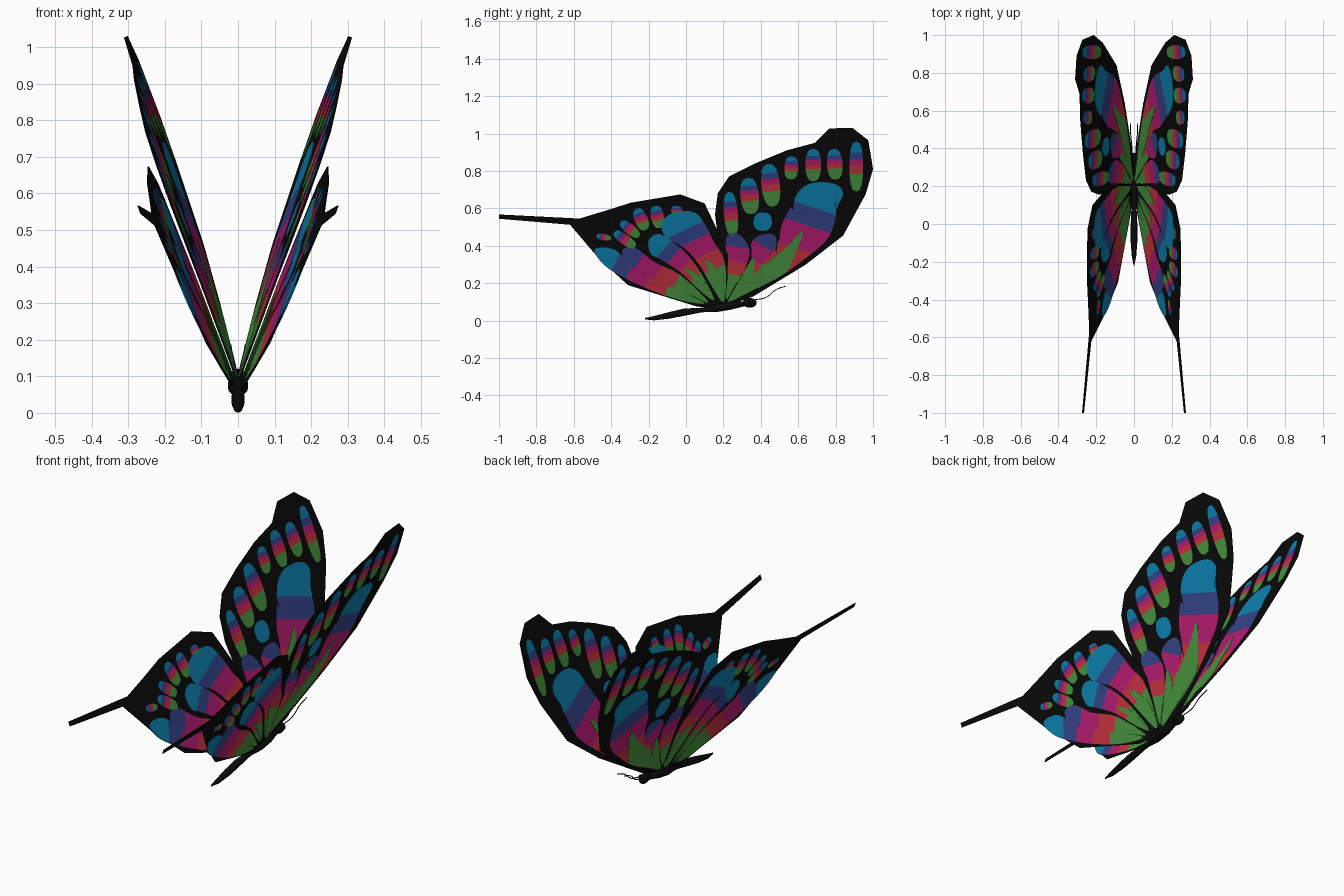
import bpy
import bmesh
import math
from mathutils import Vector

cube = bpy.data.objects.get("Cube")
if cube:
    bpy.data.objects.remove(cube, do_unlink=True)


def make_material(name, rgb):
    linear = [((c / 255 + 0.055) / 1.055) ** 2.4 for c in rgb] + [1]
    mat = bpy.data.materials.new(name)
    mat.use_nodes = True
    mat.diffuse_color = linear
    bsdf = mat.node_tree.nodes["Principled BSDF"]
    bsdf.inputs["Base Color"].default_value = linear
    bsdf.inputs["Roughness"].default_value = 0.8
    return mat


# Band colours run from the wing root outwards
bands = [make_material("leaf green", (75, 152, 66)),
         make_material("coral red", (205, 54, 66)),
         make_material("magenta", (188, 30, 118)),
         make_material("indigo", (56, 70, 142)),
         make_material("sea blue", (14, 134, 182))]
black = make_material("black", (11, 11, 11))
GREEN, BLUE = 0, 4
CUTS = (.33, .5, .67, .8)
NO_BLUE = (.38, .58, .8)


def link(name, mesh, materials):
    obj = bpy.data.objects.new(name, mesh)
    bpy.context.collection.objects.link(obj)
    for mat in materials:
        mesh.materials.append(mat)
    return obj


def smooth_loop(points, steps=4):
    """Closed Catmull-Rom loop through the points."""
    pts, out = [Vector(p) for p in points], []
    n = len(pts)
    for i in range(n):
        a, b, c, d = (pts[(i + k) % n] for k in (-1, 0, 1, 2))
        for s in range(steps):
            t = s / steps
            out.append(b + (c - a) * t / 2 + (2 * a - 5 * b + 4 * c - d) * t * t / 2
                       + (3 * b - a - 3 * c + d) * t ** 3 / 2)
    return out


def add_patch(bm, outline, direction=None, cuts=(), fixed=0):
    """Fill a (y, z) outline; split it into colour bands across a direction."""
    part = bmesh.new()
    part.faces.new([part.verts.new((0, p[0], p[1])) for p in outline])
    bmesh.ops.triangulate(part, faces=part.faces[:])
    if direction is not None:
        axis = Vector((0, direction[0], direction[1])).normalized()
        reach = [v.co.dot(axis) for v in part.verts]
        low, size = min(reach), max(reach) - min(reach)
        for c in cuts:
            geom = part.verts[:] + part.edges[:] + part.faces[:]
            bmesh.ops.bisect_plane(part, geom=geom, plane_co=axis * (low + c * size),
                                   plane_no=axis)
    for face in part.faces:
        face.material_index = fixed
        if direction is not None:
            t = (face.calc_center_median().dot(axis) - low) / size
            face.material_index = sum(t > c for c in cuts)
    temp = bpy.data.meshes.new("temp")
    part.to_mesh(temp)
    part.free()
    bm.from_mesh(temp)
    bpy.data.meshes.remove(temp)


def finish_wing(name, bm, thickness, offset, materials):
    """Tilt the flat layer outwards, thicken it and mirror it."""
    for v in bm.verts:
        v.co.x = .37 * (v.co.z - .07) - .07 * (v.co.y - .2) + offset
    bmesh.ops.recalc_face_normals(bm, faces=bm.faces[:])
    mesh = bpy.data.meshes.new(name)
    bm.to_mesh(mesh)
    bm.free()
    obj = link(name, mesh, materials)
    solid = obj.modifiers.new("Thickness", "SOLIDIFY")
    solid.thickness, solid.offset = thickness, 0
    obj.modifiers.new("Mirror", "MIRROR").use_axis[0] = True


def spot_outline(outer, inner, width):
    """Rounded elongated spot between two points."""
    a, b = Vector(outer), Vector(inner)
    along = (a - b) / 2
    across = Vector((-along.y, along.x)).normalized() * width / 2
    out = []
    for i in range(16):
        c, s = math.cos(math.tau * i / 16), math.sin(math.tau * i / 16)
        out.append((a + b) / 2 + along * c
                   + across * math.copysign(abs(s) ** .7, s))
    return out


def build_wing(name, outline, cells, flames, spots, dots, offset):
    sheet, colour, glow = bmesh.new(), bmesh.new(), bmesh.new()
    add_patch(sheet, outline)
    for angle, cuts, points in cells:
        a = math.radians(angle)
        add_patch(colour, smooth_loop(points), (math.cos(a), math.sin(a)), cuts)
    for outer, inner, width in spots:
        axis = Vector(outer) - Vector(inner)
        add_patch(colour, spot_outline(outer, inner, width), axis, (.36, .52, .65, .78))
    for outer, inner, width in dots:
        add_patch(colour, spot_outline(outer, inner, width), fixed=BLUE)
    for points in flames:
        add_patch(glow, smooth_loop(points), fixed=GREEN)
    finish_wing(name + "_sheet", sheet, .003, offset, [black])
    finish_wing(name + "_colour_cells", colour, .006, offset, bands)
    finish_wing(name + "_green_flames", glow, .009, offset, bands)


# Forewings
build_wing(
    "forewing",
    [(.2, .07), (.36, .13), (.64, .3), (.84, .455), (.96, .675), (1, .81), (.975, .963),
     (.89, 1.03), (.766, 1.027), (.69, .95), (.54, .91), (.37, .84), (.23, .77),
     (.17, .68), (.155, .567), (.17, .45), (.2, .3)],
    [(72, CUTS, [(.61, .7), (.69, .74), (.8, .73), (.84, .68), (.81, .61), (.79, .51),
                 (.75, .43), (.66, .35), (.5, .235), (.34, .155), (.22, .1), (.31, .21),
                 (.42, .315), (.49, .41), (.51, .51), (.555, .6)]),
     (80, NO_BLUE, [(.21, .42), (.24, .47), (.3, .45), (.34, .37), (.31, .27),
                    (.25, .17), (.215, .12), (.215, .28)]),
     (60, NO_BLUE, [(.35, .42), (.4, .46), (.47, .46), (.48, .4), (.41, .3),
                    (.33, .21), (.24, .12), (.3, .25), (.35, .34)])],
    [[(.22, .1), (.32, .2), (.42, .3), (.52, .38), (.625, .48), (.58, .35),
      (.53, .26), (.38, .18)],
     [(.23, .12), (.29, .22), (.36, .34), (.36, .25), (.3, .17)]],
    [((.91, .96), (.91, .69), .075), ((.79, .92), (.8, .755), .085),
     ((.68, .92), (.68, .745), .085), ((.565, .88), (.56, .755), .075),
     ((.44, .84), (.465, .61), .1), ((.33, .765), (.35, .57), .1),
     ((.23, .69), (.25, .45), .075)],
    [((.41, .58), (.41, .48), .1)],
    -.004)

# Hindwings, each drawn out into a slender tail
build_wing(
    "hindwing",
    [(.2, .07), (.06, .075), (-.31, .19), (-.47, .337), (-.62, .513), (-1, .545),
     (-1, .567), (-.57, .545), (-.42, .59), (-.295, .63), (-.03, .674), (.1, .626),
     (.155, .51), (.225, .35), (.22, .2)],
    [(115, CUTS, [(-.13, .53), (-.06, .58), (.045, .58), (.105, .51), (.15, .42),
                  (.2, .34), (.215, .22), (.2, .1), (.135, .19), (.07, .3),
                  (-.01, .39), (-.11, .45)]),
     (138, CUTS, [(-.2, .43), (-.15, .465), (-.08, .43), (.02, .34), (.1, .22),
                  (.15, .11), (.07, .165), (-.03, .26), (-.14, .33), (-.19, .36)]),
     (150, NO_BLUE, [(-.34, .38), (-.27, .39), (-.17, .315), (-.03, .245), (.12, .1),
                     (.02, .14), (-.17, .22), (-.31, .3)]),
     (158, CUTS, [(-.49, .38), (-.41, .39), (-.34, .35), (-.25, .26), (-.09, .19),
                  (.1, .095), (-.03, .11), (-.19, .165), (-.33, .23), (-.44, .3)])],
    [[(.2, .1), (.15, .2), (.1, .33), (.18, .26), (.21, .17)],
     [(.14, .12), (.08, .19), (-.01, .28), (.07, .24)]],
    [((-.05, .615), (-.05, .565), .06), ((-.165, .615), (-.14, .495), .07),
     ((-.265, .6), (-.215, .485), .07), ((-.35, .53), (-.25, .45), .055),
     ((-.385, .475), (-.27, .395), .055), ((-.48, .455), (-.4, .44), .035)],
    [],
    .006)


# Body: elliptical rings along y (y, z, half width, half height)
RINGS = [(-.22, .01, .002, .004), (-.17, .013, .012, .012), (-.09, .028, .018, .018),
         (-.01, .045, .018, .02), (.08, .056, .014, .013), (.11, .06, .015, .014),
         (.17, .07, .028, .024), (.24, .08, .028, .022), (.31, .09, .014, .014)]
bm = bmesh.new()
loops = []
for y, z, rx, rz in RINGS:
    angles = [math.tau * i / 14 for i in range(14)]
    loops.append([bm.verts.new((rx * math.cos(a), y, z + rz * math.sin(a))) for a in angles])
for a, b in zip(loops, loops[1:]):
    for i in range(14):
        j = (i + 1) % 14
        bm.faces.new((a[i], a[j], b[j], b[i]))
bm.faces.new(loops[0])
bm.faces.new(loops[-1])
bmesh.ops.recalc_face_normals(bm, faces=bm.faces[:])
for face in bm.faces:
    face.smooth = True
body_mesh = bpy.data.meshes.new("body")
bm.to_mesh(body_mesh)
bm.free()
link("body", body_mesh, [black])


def ball(name, centre, scale):
    bpy.ops.mesh.primitive_uv_sphere_add(segments=16, ring_count=10, radius=1, location=centre)
    obj = bpy.context.object
    obj.name, obj.scale = name, scale
    obj.data.materials.append(black)
    bpy.ops.object.shade_smooth()


# Head, eyes and antennae
ball("head", (0, .34, .095), (.019, .038, .026))
for side, label in ((1, "left"), (-1, "right")):
    ball(label + "_eye", (side * .015, .35, .1), (.01, .014, .014))
    curve = bpy.data.curves.new(label + "_antenna", "CURVE")
    curve.dimensions, curve.bevel_depth, curve.bevel_resolution = "3D", .0025, 1
    curve.resolution_u = 6
    path = [(.008, .36, .11), (.013, .43, .125), (.018, .48, .165), (.02, .535, .185)]
    spline = curve.splines.new("BEZIER")
    spline.bezier_points.add(len(path) - 1)
    for point, (x, y, z) in zip(spline.bezier_points, path):
        point.co = (side * x, y, z)
        point.handle_left_type = point.handle_right_type = "AUTO"
    link(label + "_antenna", curve, [black])
